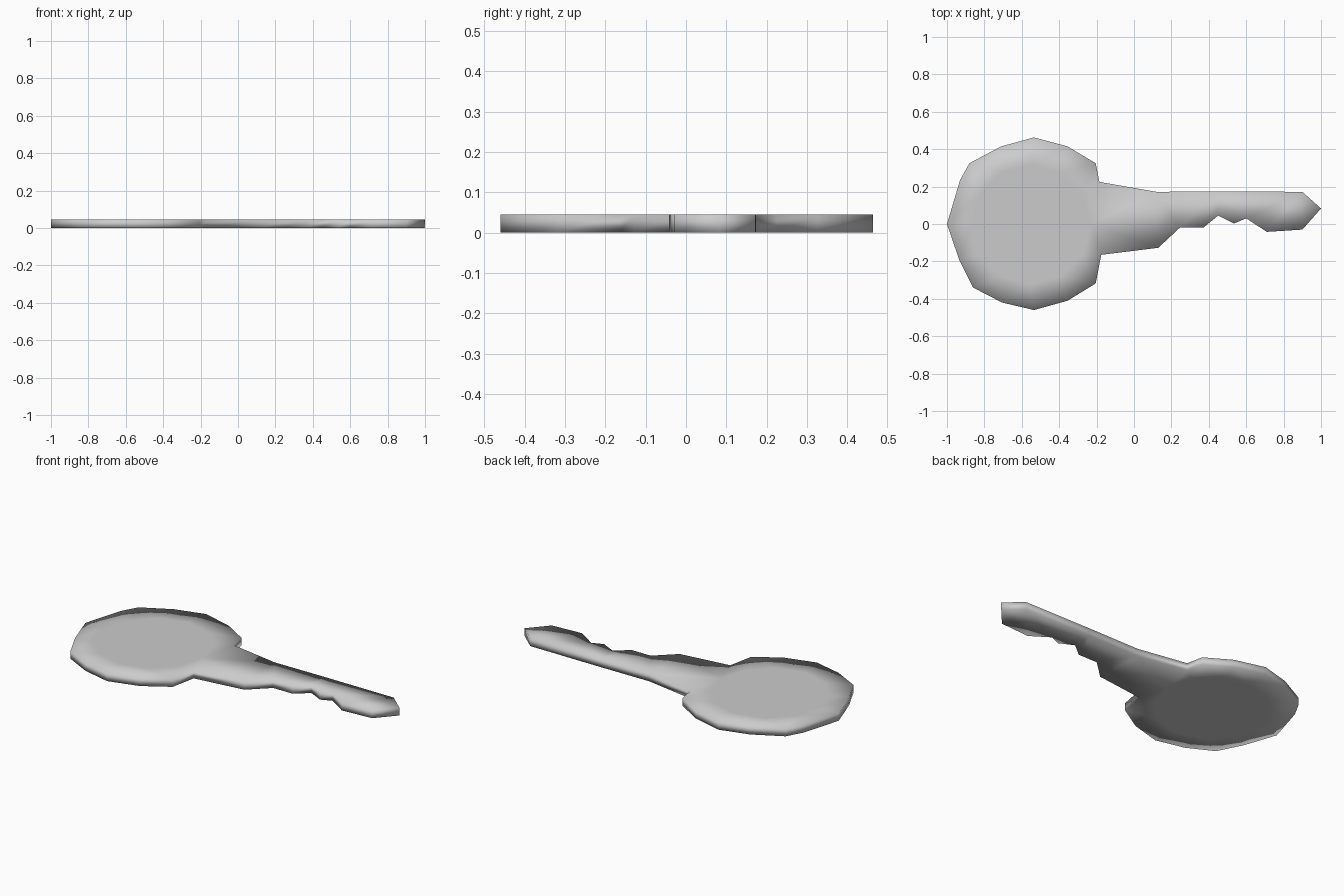
import bpy, bmesh, math
from mathutils import Vector
from mathutils.geometry import delaunay_2d_cdt

if "Cube" in bpy.data.objects:
    bpy.data.objects.remove(bpy.data.objects["Cube"])

THICKNESS = 0.045

# Outline of the key, clockwise seen from above: round bow, collar, blade, tip, teeth
outline = [
    (-1, 0), (-0.93, 0.235), (-0.88, 0.325), (-0.71, 0.415), (-0.535, 0.463),
    (-0.355, 0.415), (-0.205, 0.325), (-0.185, 0.225), (0.12, 0.172),
    (0.45, 0.174), (0.90, 0.172), (1, 0.083), (0.90, -0.03), (0.71, -0.042),
    (0.60, 0.03), (0.535, 0.003), (0.45, 0.045), (0.37, -0.02),
    (0.245, -0.02), (0.13, -0.127), (-0.175, -0.165), (-0.205, -0.318),
    (-0.355, -0.41), (-0.535, -0.46), (-0.705, -0.42), (-0.86, -0.34),
    (-0.935, -0.19),
][::-1]

# Inner ring that keeps the middle of the bow flat under smooth shading
ring = [(-0.55 + 0.32 * math.cos(math.tau * i / 12),
         0.32 * math.sin(math.tau * i / 12)) for i in range(12)]

# Triangulated flat profile
points = [Vector(p) for p in outline + ring]
verts, _, faces, *_ = delaunay_2d_cdt(
    points, [], [list(range(len(outline)))], 1, 1e-5)

# Extruded key plate
bm = bmesh.new()
bv = [bm.verts.new((v.x, v.y, 0)) for v in verts]
for f in faces:
    bm.faces.new([bv[i] for i in f])
result = bmesh.ops.extrude_face_region(bm, geom=bm.faces[:], use_keep_orig=True)
top = [g for g in result["geom"] if isinstance(g, bmesh.types.BMVert)]
bmesh.ops.translate(bm, verts=top, vec=(0, 0, THICKNESS))
bmesh.ops.recalc_face_normals(bm, faces=bm.faces[:])
for f in bm.faces:
    f.smooth = True

mesh = bpy.data.meshes.new("key")
bm.to_mesh(mesh)
bm.free()
key = bpy.data.objects.new("key", mesh)
bpy.context.collection.objects.link(key)
